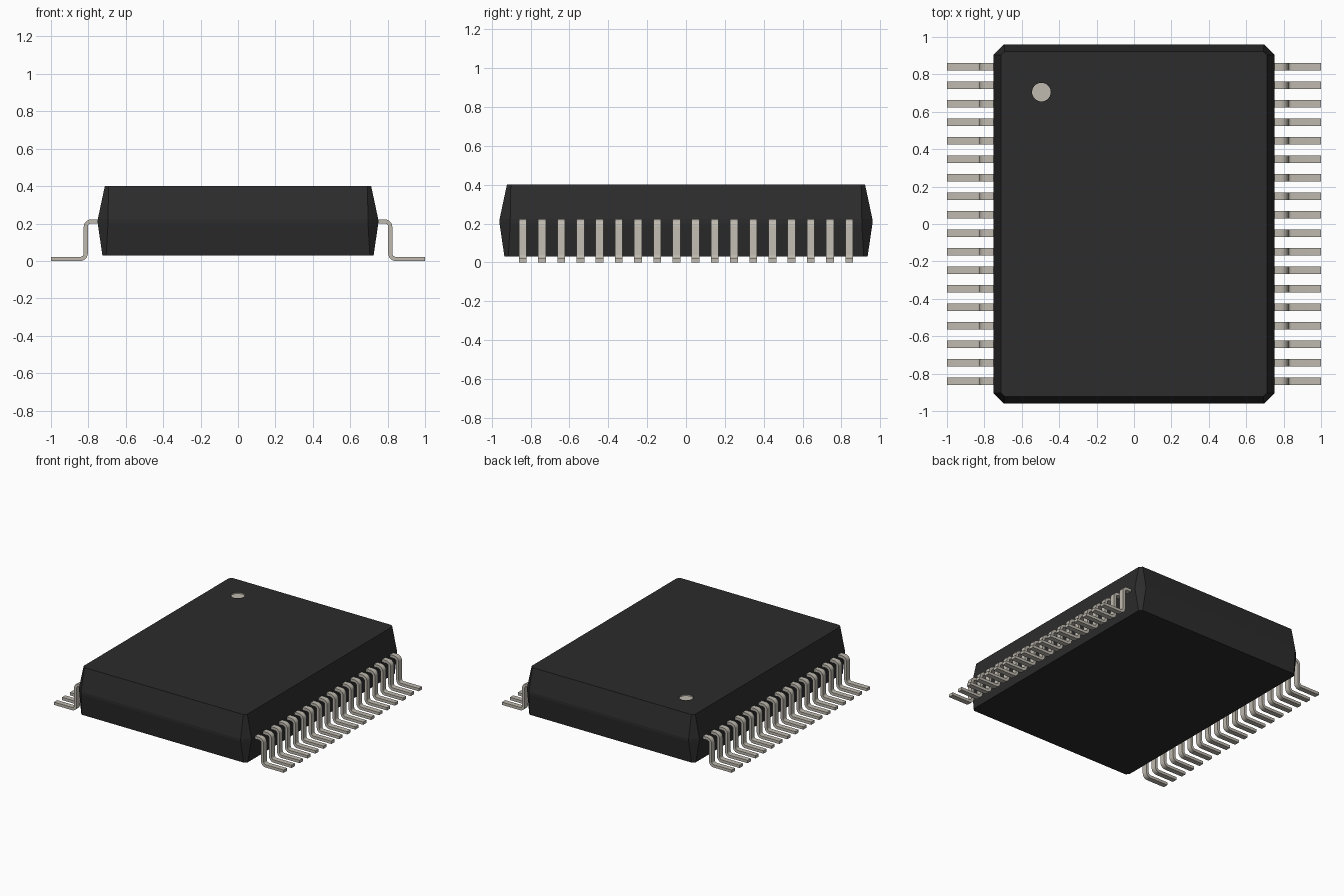
import bpy, bmesh, math
from mathutils import Vector

if "Cube" in bpy.data.objects:
    bpy.data.objects.remove(bpy.data.objects["Cube"], do_unlink=True)


def material(name, colour):
    m = bpy.data.materials.new(name)
    m.use_nodes = True
    m.diffuse_color = colour
    bsdf = m.node_tree.nodes["Principled BSDF"]
    bsdf.inputs["Base Color"].default_value = colour
    bsdf.inputs["Roughness"].default_value = 0.6
    return m


black = material("black plastic", (0.025, 0.025, 0.025, 1))
metal = material("tinned metal", (0.52, 0.49, 0.43, 1))


def make_object(name, bm, mats):
    bmesh.ops.recalc_face_normals(bm, faces=bm.faces[:])
    mesh = bpy.data.meshes.new(name)
    bm.to_mesh(mesh)
    bm.free()
    for m in mats:
        mesh.materials.append(m)
    ob = bpy.data.objects.new(name, mesh)
    bpy.context.collection.objects.link(ob)
    return ob


def corner_ring(bm, hx, hy, cut, z):
    """Rectangle with cut corners, counter-clockwise."""
    ring = []
    for sx, sy in ((1, 1), (-1, 1), (-1, -1), (1, -1)):
        pair = [(sx * hx, sy * (hy - cut)), (sx * (hx - cut), sy * hy)]
        if sx * sy < 0:
            pair.reverse()
        ring += [bm.verts.new((x, y, z)) for x, y in pair]
    return ring


# Package body: tapered halves meeting at a thin parting band
bm = bmesh.new()
sections = [(0.725, 0.935, 0.02, 0.03), (0.75, 0.96, 0.055, 0.2),
            (0.75, 0.96, 0.055, 0.222), (0.712, 0.922, 0.02, 0.4)]
rings = [corner_ring(bm, *s) for s in sections]
for low, high in zip(rings, rings[1:]):
    for i in range(8):
        j = (i + 1) % 8
        bm.faces.new((low[i], low[j], high[j], high[i]))
bm.faces.new(rings[0])
bm.faces.new(rings[-1])
body = make_object("package_body", bm, [black, metal])

# Round pin-one dimple sunk into the top, with a metal-coloured floor
bm = bmesh.new()
bmesh.ops.create_cone(bm, cap_ends=True, segments=32, radius1=0.05,
                      radius2=0.05, depth=0.1)
bmesh.ops.translate(bm, verts=bm.verts, vec=(-0.495, 0.705, 0.44))
for f in bm.faces:
    f.material_index = 1
cutter = make_object("dimple_cutter", bm, [black, metal])
cutter.hide_render = True
cutter.hide_viewport = True
cut = body.modifiers.new("dimple", "BOOLEAN")
cut.operation = "DIFFERENCE"
cut.solver = "EXACT"
cut.object = cutter


# Gull-wing pin: rounded centre line thickened, then extruded across its width
def pin_profile(thick):
    def arc(cx, cz, r, start, end, steps=6):
        for k in range(steps + 1):
            a = math.radians(start + (end - start) * k / steps)
            yield cx + r * math.cos(a), cz + r * math.sin(a)

    r_in, r_out = 0.018, 0.018 + thick
    shoulder, knee = (0.785, 0.182), (0.843, 0.04)
    upper = [(0.735, shoulder[1] + r_out), *arc(*shoulder, r_out, 90, 0),
             *arc(*knee, r_in, 180, 270), (1.0, thick)]
    lower = [(0.735, shoulder[1] + r_in), *arc(*shoulder, r_in, 90, 0),
             *arc(*knee, r_out, 180, 270), (1.0, 0.0)]
    return upper, lower


PIN_COUNT, PIN_REACH, PIN_WIDTH = 18, 0.84, 0.04
upper, lower = pin_profile(0.022)


def make_pin(name, side, y):
    bm = bmesh.new()
    loops = []
    for dy in (-PIN_WIDTH / 2, PIN_WIDTH / 2):
        loops.append([[bm.verts.new((side * x, y + dy, z)) for x, z in line]
                      for line in (upper, lower)])
    (ua, la), (ub, lb) = loops
    for i in range(len(upper) - 1):
        for a, b in ((ua, ub), (ub, lb), (lb, la), (la, ua)):
            bm.faces.new((a[i], a[i + 1], b[i + 1], b[i]))
    for e in (0, -1):
        bm.faces.new((ua[e], ub[e], lb[e], la[e]))
    return make_object(name, bm, [metal])


pins = []
for label, side in (("left", 1), ("right", -1)):
    for n in range(PIN_COUNT):
        y = PIN_REACH * (1 - 2 * n / (PIN_COUNT - 1))
        pins.append(make_pin(f"{label}_pin_{n + 1}", side, y))

# Smooth the pin bends, keep their edges sharp
bpy.ops.object.select_all(action="DESELECT")
for p in pins:
    p.select_set(True)
bpy.context.view_layer.objects.active = pins[0]
bpy.ops.object.shade_smooth_by_angle(angle=math.radians(35))
